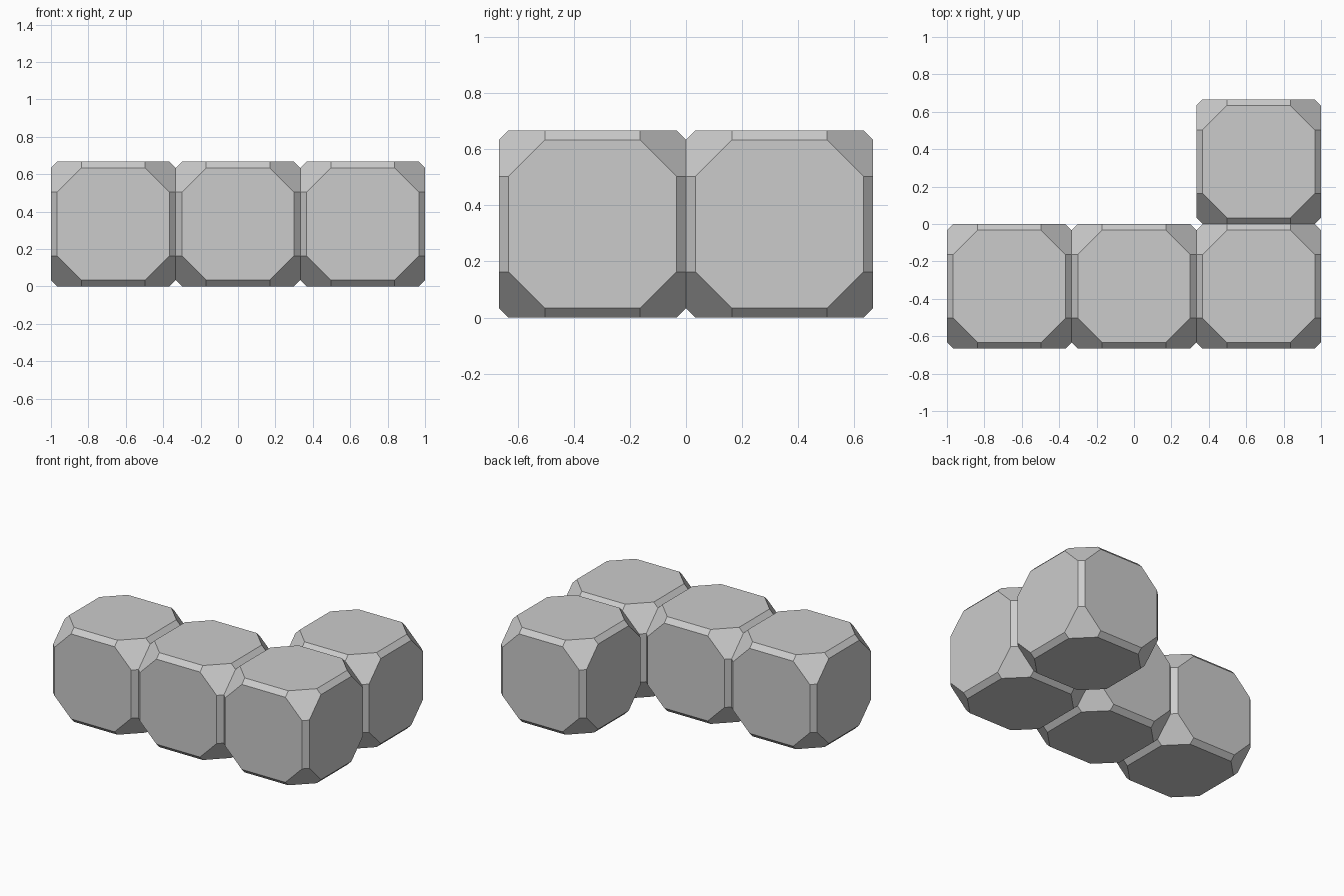
import bpy
import bmesh
import math

cube = bpy.data.objects.get("Cube")
if cube:
    bpy.data.objects.remove(cube, do_unlink=True)

HALF = 1 / 3     # half width of a block
FACE = 0.30      # half width of a flat face
EDGE = 0.17      # half length of an edge chamfer

grey = bpy.data.materials.new("plain grey")
grey.use_nodes = True
colour = (0.6, 0.6, 0.6, 1)
grey.diffuse_color = colour
grey.node_tree.nodes["Principled BSDF"].inputs["Base Color"].default_value = colour


def block_mesh():
    """Cube with narrow edge chamfers and large cut corners."""
    bm = bmesh.new()
    orders = [(HALF, FACE, EDGE), (HALF, EDGE, FACE), (FACE, HALF, EDGE),
              (EDGE, HALF, FACE), (FACE, EDGE, HALF), (EDGE, FACE, HALF)]
    signs = (-1, 1)
    for a, b, c in orders:
        for sx in signs:
            for sy in signs:
                for sz in signs:
                    bm.verts.new((a * sx, b * sy, c * sz))
    bmesh.ops.convex_hull(bm, input=bm.verts[:])
    # Merge the hull triangles into flat octagons, hexagons and strips
    bmesh.ops.dissolve_limit(bm, angle_limit=math.radians(2),
                             verts=bm.verts[:], edges=bm.edges[:])
    bmesh.ops.recalc_face_normals(bm, faces=bm.faces[:])
    mesh = bpy.data.meshes.new("chamfered block")
    bm.to_mesh(mesh)
    bm.free()
    mesh.materials.append(grey)
    return mesh


# Row of three blocks with a fourth behind the left end
mesh = block_mesh()
cells = {
    "right_block": (-1, -0.5),
    "middle_block": (0, -0.5),
    "corner_block": (1, -0.5),
    "back_block": (1, 0.5),
}
for name, (col, row) in cells.items():
    block = bpy.data.objects.new(name, mesh)
    block.location = (col * 2 * HALF, row * 2 * HALF, HALF)
    bpy.context.collection.objects.link(block)
